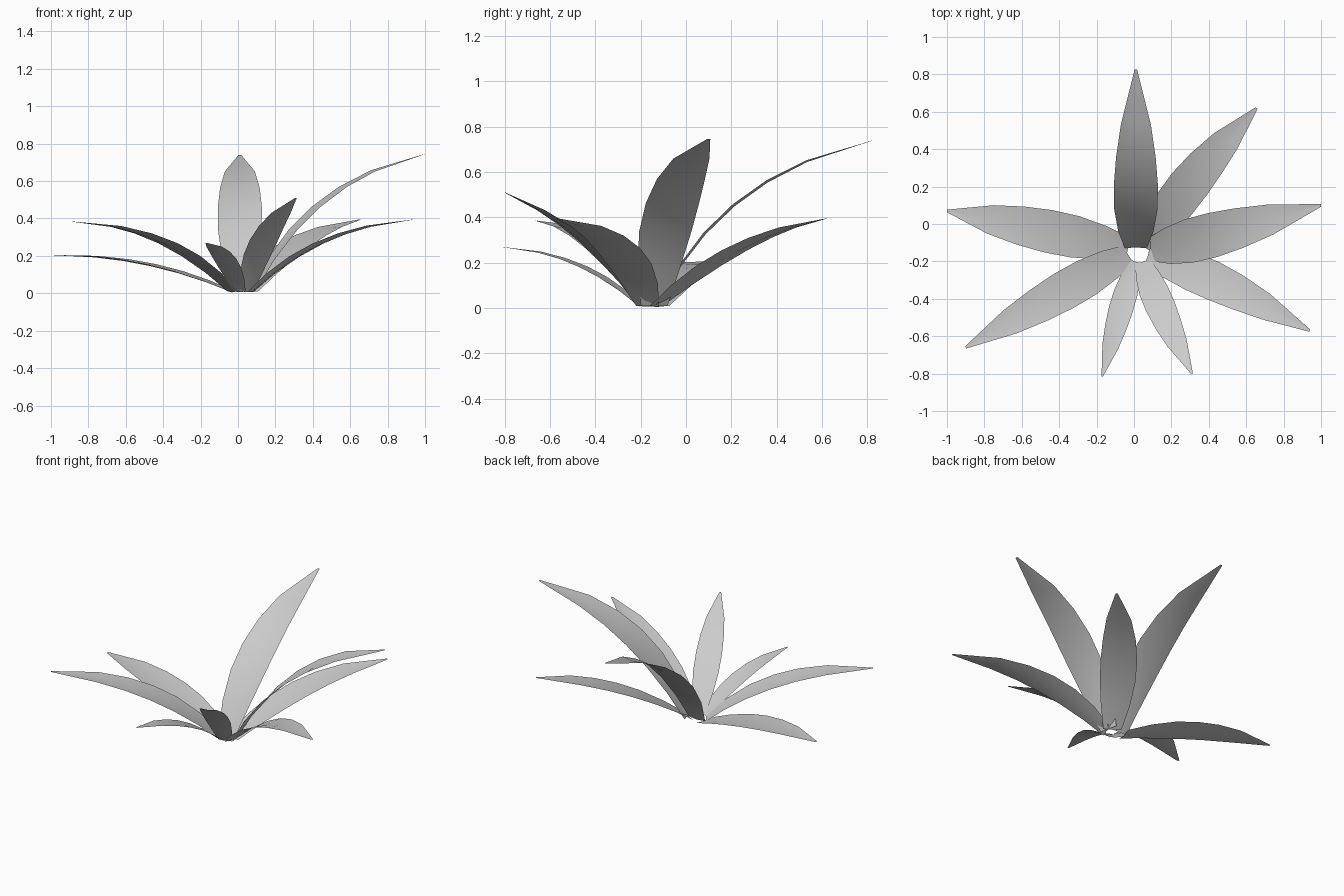
import bpy, bmesh
from mathutils import Vector

if "Cube" in bpy.data.objects:
    bpy.data.objects.remove(bpy.data.objects["Cube"])

# stations along a leaf: (curve parameter, share of the full half-width)
STATIONS = [(0, .5), (.15, .8), (.31, .98), (.46, 1), (.61, .9), (.77, .68), (1, .06)]

# leaf: name, base, bend point, tip, half-width
LEAVES = [
    ("leaf_back", (.01, -.13, .01), (.01, .14, .60), (.01, .825, .74), .118),
    ("leaf_back_right", (.06, -.13, .01), (.285, .245, .34), (.655, .62, .395), .11),
    ("leaf_right", (.08, -.14, .01), (.37, -.08, .61), (1, .10, .745), .12),
    ("leaf_front_right", (.07, -.17, .01), (.415, -.27, .36), (.94, -.57, .395), .105),
    ("leaf_front_a", (.045, -.2, .01), (.125, -.43, .36), (.31, -.80, .51), .08),
    ("leaf_front_b", (.01, -.2, .01), (-.075, -.455, .25), (-.17, -.815, .27), .065),
    ("leaf_front_left", (-.03, -.16, .01), (-.355, -.345, .37), (-.9, -.66, .385), .105),
    ("leaf_left", (-.03, -.13, .01), (-.485, -.03, .22), (-1, .07, .205), .115),
]


def leaf(name, base, bend, tip, half_width):
    """Arching blade: three columns of points with a slightly lowered midrib."""
    p0, p1, p2 = Vector(base), Vector(bend), Vector(tip)
    d = p1 - p0
    side = Vector((-d.y, d.x, 0)).normalized()
    bm = bmesh.new()
    rows = []
    for t, w in STATIONS:
        c = p0 * (1 - t) ** 2 + p1 * 2 * t * (1 - t) + p2 * t * t
        tangent = ((p1 - p0) * (1 - t) + (p2 - p1) * t).normalized()
        normal = tangent.cross(side)
        rib = normal * -.1 * half_width * w
        hw = side * half_width * w
        rows.append([bm.verts.new(c - hw), bm.verts.new(c + rib), bm.verts.new(c + hw)])
    for a, b in zip(rows, rows[1:]):
        for i in range(2):
            bm.faces.new((a[i], b[i], b[i + 1], a[i + 1]))
    for f in bm.faces:
        f.smooth = True
        f.normal_update()
        if f.normal.z < 0:
            f.normal_flip()
    mesh = bpy.data.meshes.new(name)
    bm.to_mesh(mesh)
    bm.free()
    bpy.context.collection.objects.link(bpy.data.objects.new(name, mesh))


# rosette of leaves
for spec in LEAVES:
    leaf(*spec)
